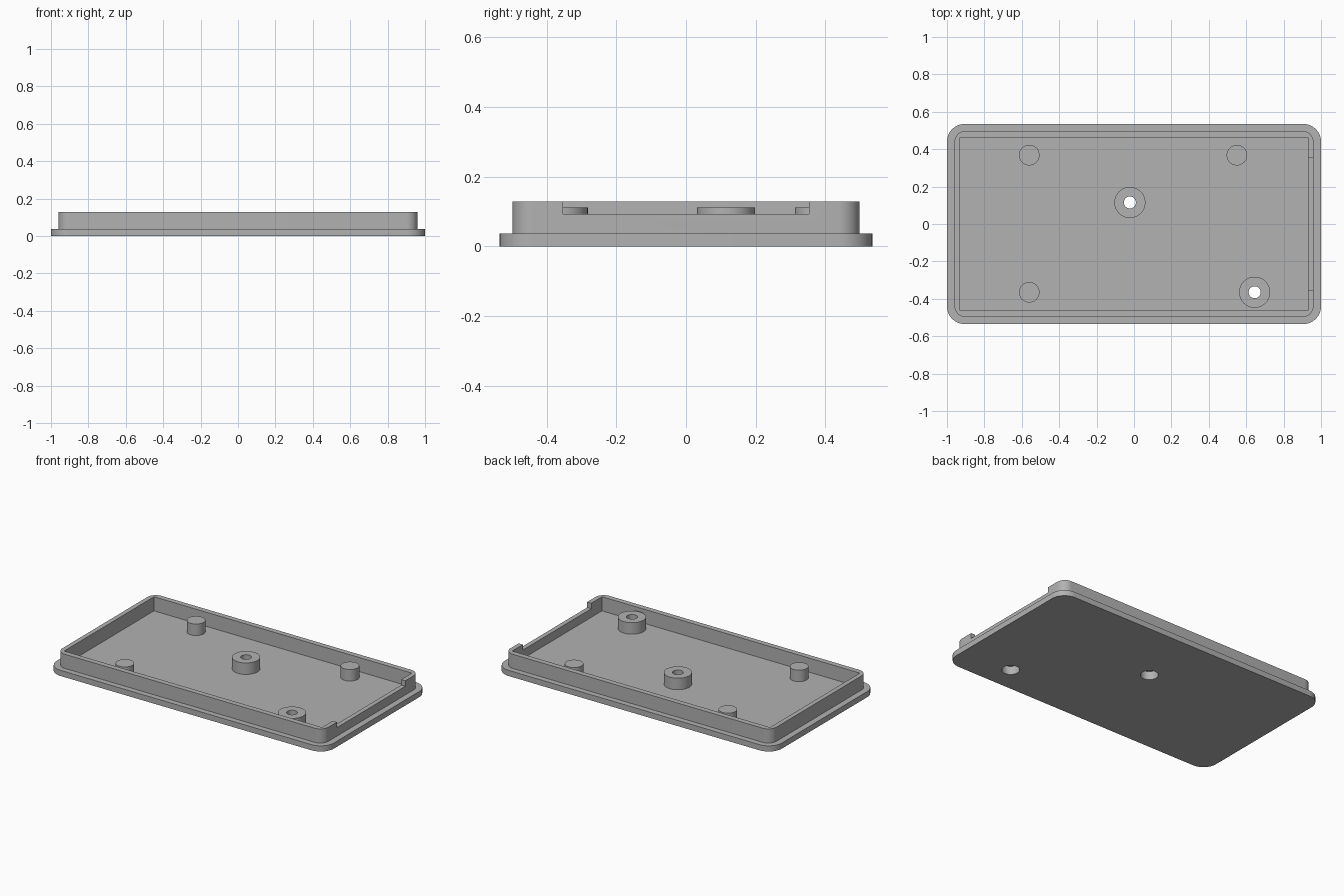
import bpy
import bmesh
import math

cube = bpy.data.objects.get("Cube")
if cube:
    bpy.data.objects.remove(cube, do_unlink=True)

FLOOR, RIM_TOP, POST_TOP, EMBED = 0.037, 0.129, 0.112, 0.02
PINS = [(-0.56, 0.368), (0.55, 0.368), (-0.56, -0.365)]
BOSSES = [(-0.022, 0.115), (0.645, -0.365)]

grey = bpy.data.materials.new("plain grey")
grey.use_nodes = True
colour = (0.445, 0.445, 0.445, 1)
grey.diffuse_color = colour
grey.node_tree.nodes["Principled BSDF"].inputs["Base Color"].default_value = colour


def prism(name, points, z0, z1):
    """Extrude a closed outline from z0 up to z1."""
    bm = bmesh.new()
    face = bm.faces.new([bm.verts.new((x, y, z0)) for x, y in points])
    top = bmesh.ops.extrude_face_region(bm, geom=[face])["geom"]
    bmesh.ops.translate(bm, vec=(0, 0, z1 - z0),
                        verts=[v for v in top if isinstance(v, bmesh.types.BMVert)])
    bmesh.ops.recalc_face_normals(bm, faces=bm.faces)
    mesh = bpy.data.meshes.new(name)
    bm.to_mesh(mesh)
    bm.free()
    mesh.materials.append(grey)
    obj = bpy.data.objects.new(name, mesh)
    bpy.context.collection.objects.link(obj)
    return obj


def arc(x, y, r, start, sweep, steps):
    return [(x + r * math.cos(start + sweep * i / steps),
             y + r * math.sin(start + sweep * i / steps)) for i in range(steps + 1)]


def circle(x, y, r):
    return arc(x, y, r, 0, math.tau, 48)[:-1]


def rounded(hx, hy, r):
    points = []
    for i, (sx, sy) in enumerate([(1, 1), (-1, 1), (-1, -1), (1, -1)]):
        points += arc(sx * (hx - r), sy * (hy - r), r, i * math.pi / 2, math.pi / 2, 12)
    return points


def box(x0, x1, y0, y1):
    return [(x0, y0), (x1, y0), (x1, y1), (x0, y1)]


def cut(obj, cutters):
    for cutter in cutters:
        cutter.hide_render = True
        cutter.hide_set(True)
        mod = obj.modifiers.new("cut", 'BOOLEAN')
        mod.operation = 'DIFFERENCE'
        mod.solver = 'EXACT'
        mod.object = cutter


def finish(obj):
    """Apply the cuts and smooth the round walls."""
    bpy.ops.object.select_all(action='DESELECT')
    obj.select_set(True)
    bpy.context.view_layer.objects.active = obj
    for mod in list(obj.modifiers):
        bpy.ops.object.modifier_apply(modifier=mod.name)
    bpy.ops.object.shade_smooth_by_angle(angle=math.radians(30))


# Base plate and the raised lip with its square inner pocket and side notch
plate = prism("base_plate", rounded(1, 0.535, 0.095), 0, FLOOR)
rim = prism("rim_wall", rounded(0.96, 0.498, 0.06), EMBED, RIM_TOP)
pocket = prism("pocket_cutter", box(-0.93, 0.93, -0.463, 0.463), -0.1, 0.3)
notch = prism("notch_cutter", box(0.9, 1.1, -0.353, 0.353), 0.093, 0.3)
cut(rim, [pocket, notch])

# Solid locating pins
pins = [prism("locating_pin", circle(x, y, 0.055), EMBED, POST_TOP) for x, y in PINS]

# Screw bosses, drilled through and counterbored from below
bosses, cutters = [], [pocket, notch]
for x, y in BOSSES:
    boss = prism("screw_boss", circle(x, y, 0.083), EMBED, POST_TOP)
    bore = prism("bore_cutter", circle(x, y, 0.032), -0.1, 0.3)
    counterbore = prism("counterbore_cutter", circle(x, y, 0.053), -0.1, 0.055)
    cut(boss, [bore, counterbore])
    cut(plate, [counterbore])
    bosses.append(boss)
    cutters += [bore, counterbore]

for part in [plate, rim] + pins + bosses:
    finish(part)

for cutter in cutters:
    bpy.data.objects.remove(cutter, do_unlink=True)
